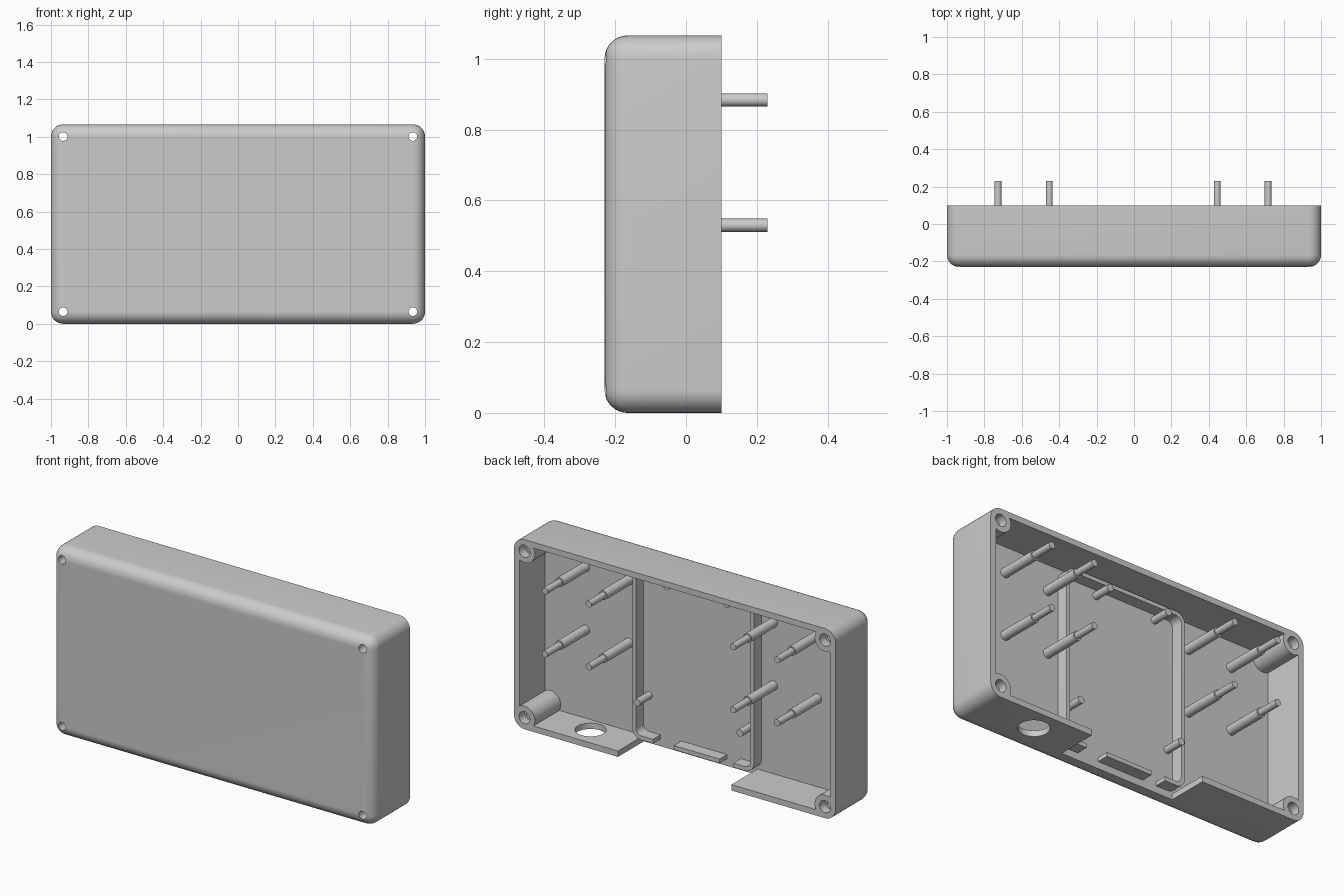
import bpy, bmesh, math
from mathutils import Matrix, Vector

if "Cube" in bpy.data.objects:
    bpy.data.objects.remove(bpy.data.objects["Cube"], do_unlink=True)

grey = bpy.data.materials.new("light_grey_plastic")
grey.use_nodes = True
colour = (0.6, 0.6, 0.6, 1)
grey.diffuse_color = colour
grey.node_tree.nodes["Principled BSDF"].inputs["Base Color"].default_value = colour

HEIGHT, WALL, ROUND = 1.066, 0.033, 0.065
FRONT, INNER, REAR, TIP = -0.23, -0.13, 0.10, 0.23
CORNERS = [(x, z) for x in (-0.935, 0.935) for z in (ROUND, HEIGHT - ROUND)]


def finish(bm, name):
    mesh = bpy.data.meshes.new(name)
    bm.to_mesh(mesh)
    bm.free()
    mesh.materials.append(grey)
    obj = bpy.data.objects.new(name, mesh)
    bpy.context.collection.objects.link(obj)
    return obj


def box(name, xs, ys, zs, radius=0, round_front=False):
    """Box with optional rounding of the depth-wise edges and the front rim."""
    bm = bmesh.new()
    bmesh.ops.create_cube(bm, size=1)
    low, high = (Vector(p) for p in zip(xs, ys, zs))
    for v in bm.verts:
        v.co = Vector(((low + high)[i] / 2 + v.co[i] * (high - low)[i] for i in range(3)))
    if radius:
        edges = []
        for e in bm.edges:
            a, b = (v.co.y for v in e.verts)
            if abs(a - b) > 1e-4 or (round_front and a < sum(ys) / 2):
                edges.append(e)
        bmesh.ops.bevel(bm, geom=edges, offset=radius, segments=8, profile=0.5,
                        affect='EDGES')
    return finish(bm, name)


def rod(name, x, z, start, end, radius, axis='Y', sides=32):
    """Cylinder along depth, or along height at (x, depth) for axis Z."""
    bm = bmesh.new()
    mid = (start + end) / 2
    if axis == 'Y':
        place = Matrix.Translation((x, mid, z)) @ Matrix.Rotation(math.pi / 2, 4, 'X')
    else:
        place = Matrix.Translation((x, z, mid))
    bmesh.ops.create_cone(bm, cap_ends=True, segments=sides, radius1=radius,
                          radius2=radius, depth=end - start, matrix=place)
    return finish(bm, name)


def cut(target, cutter):
    mod = target.modifiers.new("cut", 'BOOLEAN')
    mod.operation, mod.solver, mod.object = 'DIFFERENCE', 'EXACT', cutter
    bpy.context.view_layer.objects.active = target
    bpy.ops.object.modifier_apply(modifier=mod.name)
    bpy.data.objects.remove(cutter, do_unlink=True)


# Cavity, with the four screw columns left standing in its corners
cavity = box("cavity_cutter", (-1 + WALL, 1 - WALL), (INNER, 0.3), (WALL, HEIGHT - WALL))
for x, z in CORNERS:
    cut(cavity, rod("column_cutter", x, z, -0.3, 0.4, ROUND))

# Case shell, open at the back
shell = box("case_shell", (-1, 1), (FRONT, REAR), (0, HEIGHT), ROUND, True)
cut(shell, cavity)
cut(shell, box("floor_notch_cutter", (-0.353, 0.353), (INNER, 0.3), (-0.1, 0.06)))
cut(shell, rod("cable_hole_cutter", 0.615, -0.03, -0.1, 0.1, 0.08, 'Z'))
for x, z in CORNERS:
    cut(shell, rod("screw_hole_cutter", x, z, -0.3, 0.3, 0.023))
    cut(shell, rod("screw_recess_cutter", x, z, 0.05, 0.3, 0.034))
parts = [shell]

# Raised frame around the board, with two gaps along its bottom
ys = (INNER - 0.01, -0.063)
frame = box("board_frame", (-0.378, 0.378), ys, (0.04, 1.025), 0.055)
cut(frame, box("frame_cutter", (-0.356, 0.356), (-0.3, 0.3), (0.064, 1.003), 0.035))
for xs in ((-0.25, -0.165), (0.12, 0.25)):
    cut(frame, box("gap_cutter", xs, (-0.3, 0.3), (0, 0.2)))
parts.append(frame)

# Stepped standoffs for the two side boards
for x in (-0.727, -0.453, 0.445, 0.717):
    for z in (0.53, 0.884):
        parts.append(rod("standoff", x, z, INNER - 0.01, REAR, 0.026))
        parts.append(rod("standoff_pin", x, z, REAR - 0.01, TIP, 0.0185))

# Short pegs for the middle board
for x, z in ((0.32, 0.268), (-0.32, 0.268), (0.135, 0.97), (-0.237, 0.97)):
    parts.append(rod("board_peg", x, z, INNER - 0.01, -0.02, 0.02))

# Smooth round surfaces, crisp edges
bpy.ops.object.select_all(action='DESELECT')
for obj in parts:
    obj.select_set(True)
bpy.context.view_layer.objects.active = shell
bpy.ops.object.shade_smooth_by_angle(angle=math.radians(30))
